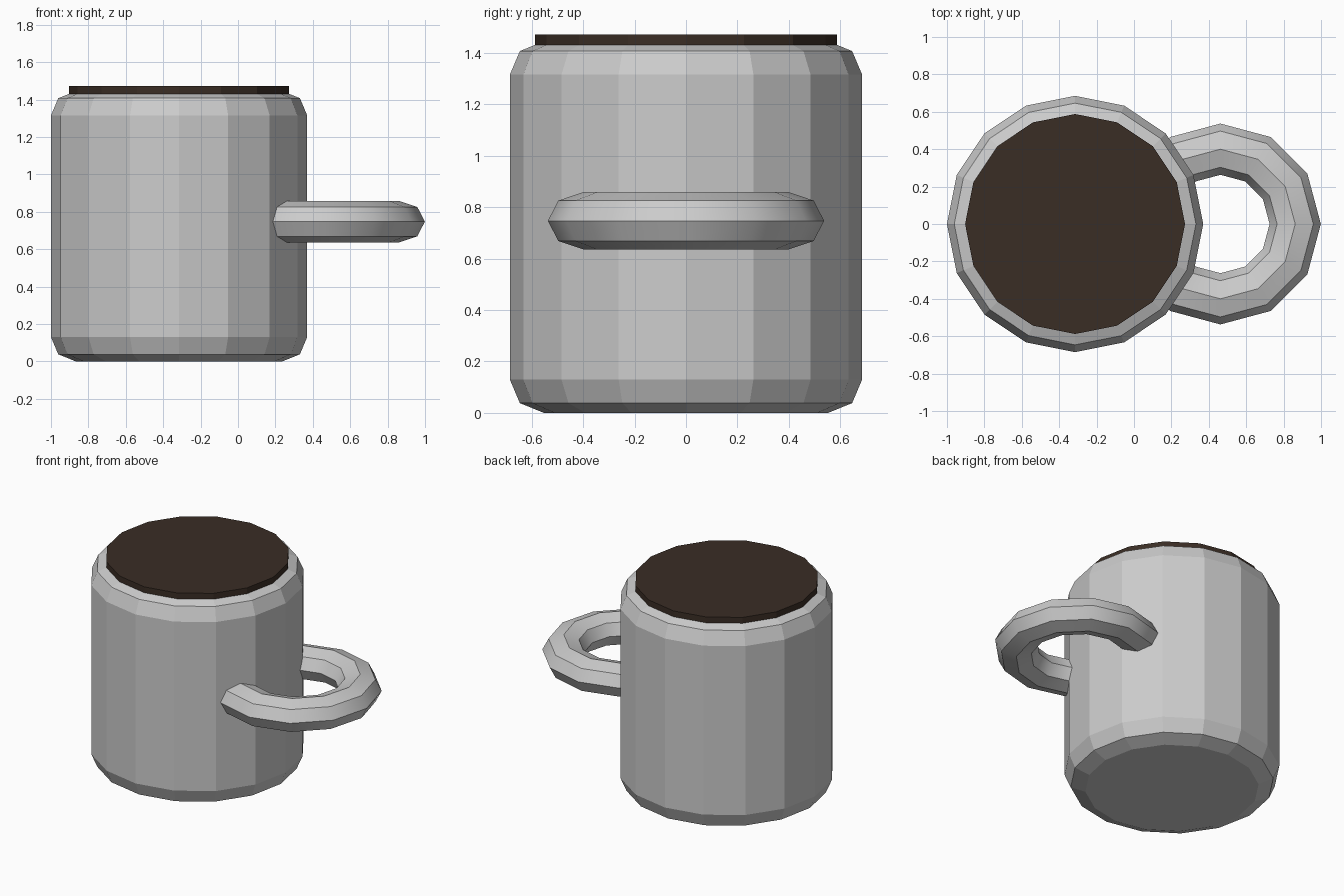
import bpy
from math import radians

if "Cube" in bpy.data.objects:
    bpy.data.objects.remove(bpy.data.objects["Cube"])

MUG_X = -0.315


def cylinder(name, radius, z0, z1):
    bpy.ops.mesh.primitive_cylinder_add(
        vertices=16, radius=radius, depth=z1 - z0,
        location=(MUG_X, 0, (z0 + z1) / 2))
    obj = bpy.context.object
    obj.name = name
    return obj


# Mug body with rounded top and bottom rims
body = cylinder("mug_body", 0.685, 0.0, 1.445)
bevel = body.modifiers.new("rim_bevel", 'BEVEL')
bevel.width = 0.13
bevel.segments = 2
bevel.limit_method = 'ANGLE'
bevel.angle_limit = radians(60)

# Dark drink disc on top
drink = cylinder("drink", 0.588, 1.41, 1.472)
mat = bpy.data.materials.new("dark_brown")
mat.diffuse_color = (0.042, 0.026, 0.018, 1)
mat.use_nodes = True
mat.node_tree.nodes["Principled BSDF"].inputs["Base Color"].default_value = mat.diffuse_color
drink.data.materials.append(mat)

# Ring handle, lying flat and slightly squashed, sunk into the body
bpy.ops.mesh.primitive_torus_add(
    major_segments=12, minor_segments=8, major_radius=0.4,
    minor_radius=0.137, location=(0.462, 0, 0.747))
handle = bpy.context.object
handle.name = "handle"
handle.scale.z = 0.81
bpy.ops.object.transform_apply(location=False, rotation=False, scale=True)
bpy.ops.object.shade_smooth_by_angle(angle=radians(32))
